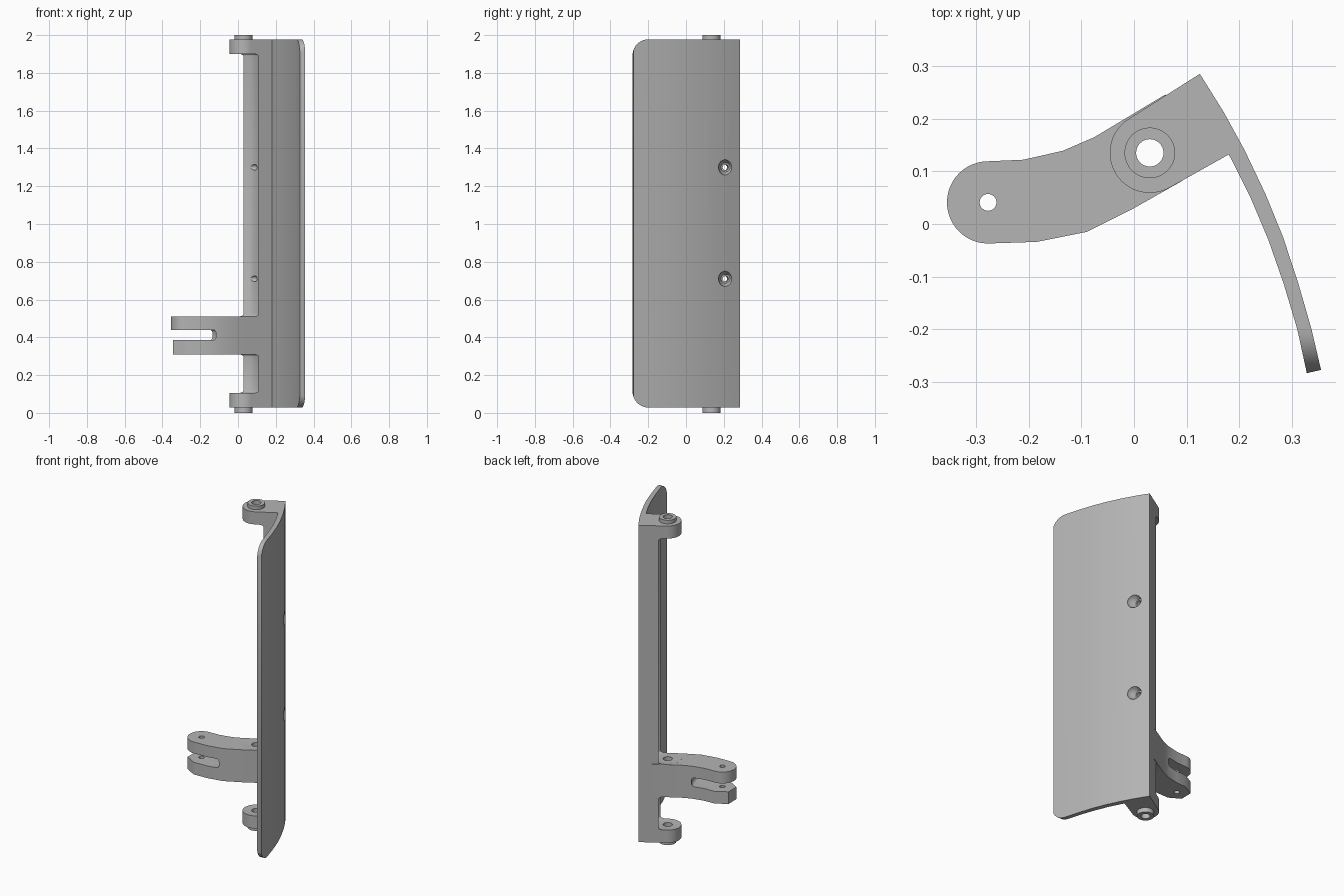
import bpy
import bmesh
from math import cos, sin, pi, radians
from mathutils import Matrix, Vector

cube = bpy.data.objects.get("Cube")
if cube:
    bpy.data.objects.remove(cube, do_unlink=True)

grey = bpy.data.materials.new("plain_grey")
grey.use_nodes = True
COLOUR = (0.46, 0.46, 0.46, 1)
grey.diffuse_color = COLOUR
grey.node_tree.nodes["Principled BSDF"].inputs["Base Color"].default_value = COLOUR

HINGE = (0.03, 0.135)
PIN = (-0.277, 0.041)
BOTTOM, TOP = 0.028, 1.978
EAR = 0.077          # ear thickness
ARM_LOW, ARM_HIGH = 0.31, 0.51


def make(name, bm):
    bmesh.ops.recalc_face_normals(bm, faces=bm.faces)
    mesh = bpy.data.meshes.new(name)
    bm.to_mesh(mesh)
    bm.free()
    obj = bpy.data.objects.new(name, mesh)
    bpy.context.collection.objects.link(obj)
    mesh.materials.append(grey)
    return obj


def prism(name, outline, low, high, matrix=Matrix()):
    """Extrude a flat outline from low to high."""
    bm = bmesh.new()
    face = bm.faces.new([bm.verts.new((x, y, low)) for x, y in outline])
    new = bmesh.ops.extrude_face_region(bm, geom=[face])["geom"]
    verts = [v for v in new if isinstance(v, bmesh.types.BMVert)]
    bmesh.ops.translate(bm, verts=verts, vec=(0, 0, high - low))
    bm.transform(matrix)
    return make(name, bm)


def lathe(name, rings, matrix, sides=48):
    """Capped solid of revolution from (radius, height) rings."""
    bm = bmesh.new()
    loops = [[bm.verts.new((r * cos(2 * pi * i / sides), r * sin(2 * pi * i / sides), z))
              for i in range(sides)] for r, z in rings]
    for a, b in zip(loops, loops[1:]):
        for i in range(sides):
            j = (i + 1) % sides
            bm.faces.new((a[i], a[j], b[j], b[i]))
    bm.faces.new(loops[0])
    bm.faces.new(loops[-1])
    bm.transform(matrix)
    return make(name, bm)


def at(point, z=0):
    return Matrix.Translation((point[0], point[1], z))


def arc(centre, radius, start, end, steps):
    angles = [radians(start + (end - start) * i / steps) for i in range(steps + 1)]
    return [(centre[0] + radius * cos(a), centre[1] + radius * sin(a)) for a in angles]


def boolean(obj, tools, operation="DIFFERENCE"):
    for tool in tools:
        mod = obj.modifiers.new("cut", "BOOLEAN")
        mod.object, mod.operation, mod.solver = tool, operation, "EXACT"
    bpy.context.view_layer.update()
    graph = bpy.context.evaluated_depsgraph_get()
    mesh = bpy.data.meshes.new_from_object(obj.evaluated_get(graph))
    obj.modifiers.clear()
    obj.data = mesh


# Cutters: hinge bore, pin bore, bar clearance, fork slot, screw holes
hinge_bore = lathe("hinge_bore", [(0.026, -0.1), (0.026, 2.1)], at(HINGE), 32)
pin_bore = lathe("pin_bore", [(0.016, 0.2), (0.016, 0.6)], at(PIN), 24)


def rounded_drum(name, radius, low, high, centre):
    soft = [(radius - 0.015, 0), (radius - 0.0075, 0.002),
            (radius - 0.002, 0.0075), (radius, 0.015)]
    rings = [(r, low + d) for r, d in soft] + [(r, high - d) for r, d in reversed(soft)]
    return lathe(name, rings, at(centre), 64)


clearances = [rounded_drum("clearance", 0.09, a, b, HINGE)
              for a, b in ((BOTTOM + EAR, ARM_LOW), (ARM_HIGH, TOP - EAR))]
slot = rounded_drum("slot", 0.172, 0.385, 0.44, PIN)
screw_axis = Vector((1, 0.1, 0)).to_track_quat("Z", "Y").to_matrix().to_4x4()
screws = [lathe("screw_hole",
                [(0.015, -0.2), (0.015, -0.028), (0.024, -0.028), (0.042, 0.006), (0.042, 0.06)],
                at((0.168, 0.212), z) @ screw_axis, 32) for z in (0.71, 1.3)]

# Hinge bar with an ear at each end
bar_outline = ([(0.18, 0.132), (0.125, 0.285)]
               + arc(HINGE, 0.076, 120, 300, 24))
hinge_bar = prism("hinge_bar", bar_outline, BOTTOM, TOP)
boolean(hinge_bar, clearances + [hinge_bore] + screws)

# Curved arm ending in a fork
back_edge = [(0.06, 0.246), (0, 0.21), (-0.075, 0.165), (-0.135, 0.139), (-0.21, 0.122)]
front_edge = [(-0.185, -0.034), (-0.09, -0.015), (0, 0.03), (0.09, 0.081)]
middle = (0.385 + 0.44) / 2
arms = []
for name, low, high, steps in (("lower_arm", ARM_LOW, middle, 3),
                               ("upper_arm", middle, ARM_HIGH, 24)):
    outline = back_edge + arc(PIN, 0.078, 90, 270, steps) + front_edge
    arm = prism(name, outline, low, high)
    boolean(arm, [slot, hinge_bore, pin_bore])
    arms.append(arm)

# Curved blade with rounded free corners
blade_outline = [(0.125, 0.285), (0.17, 0.213), (0.21, 0.14), (0.25, 0.056), (0.283, -0.025),
                 (0.312, -0.113), (0.337, -0.2), (0.355, -0.277), (0.328, -0.283),
                 (0.31, -0.2), (0.284, -0.113), (0.255, -0.03), (0.22, 0.053), (0.18, 0.132)]
blade = prism("blade", blade_outline, BOTTOM, TOP)
R = 0.085
corners = (arc((-0.283 + R, TOP - R), R, 90, 180, 10)
           + arc((-0.283 + R, BOTTOM + R), R, 180, 270, 10)
           + [(0.4, BOTTOM), (0.4, TOP)])
# Lay the corner outline in the yz plane
turn = Matrix(((0, 0, 1, 0), (1, 0, 0, 0), (0, 1, 0, 0), (0, 0, 0, 1)))
trim = prism("trim", corners, -0.1, 0.6, turn)
boolean(blade, [trim], "INTERSECT")
boolean(blade, screws)

# Bosses on the outer ends of the hinge
bosses = []
for name, low, high in (("lower_boss", 0, BOTTOM + 0.01), ("upper_boss", TOP - 0.01, 2)):
    boss = lathe(name, [(0.048, low), (0.048, high)], at(HINGE))
    boolean(boss, [hinge_bore])
    bosses.append(boss)

for tool in clearances + screws + [hinge_bore, pin_bore, slot, trim]:
    bpy.data.objects.remove(tool, do_unlink=True)

# Smooth shading with crisp edges
bpy.ops.object.select_all(action="DESELECT")
for obj in [hinge_bar, blade] + arms + bosses:
    obj.select_set(True)
    bpy.context.view_layer.objects.active = obj
bpy.ops.object.shade_smooth_by_angle(angle=radians(30))
